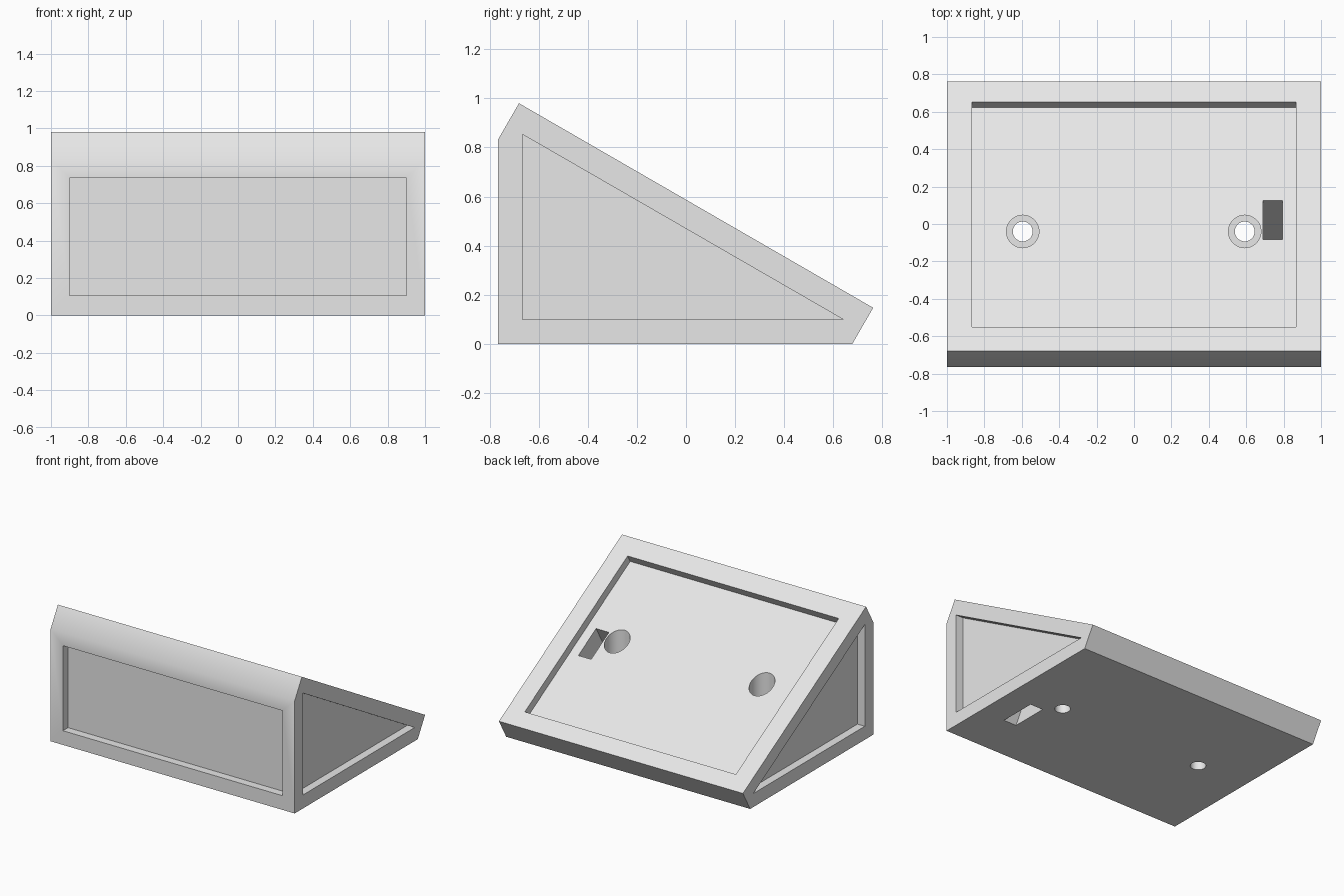
import bpy, bmesh, math
from mathutils import Vector

cube = bpy.data.objects.get("Cube")
if cube:
    bpy.data.objects.remove(cube, do_unlink=True)

grey = bpy.data.materials.new("light grey")
grey.use_nodes = True
grey.diffuse_color = (0.8, 0.8, 0.8, 1)
grey.node_tree.nodes["Principled BSDF"].inputs["Base Color"].default_value = grey.diffuse_color

TILT = math.radians(30)
DOWN = Vector((0, -math.sin(TILT), -math.cos(TILT)))  # straight into the sloping face
DEPTH = 0.06


def prism(name, points, sweep):
    """Solid made by sweeping a flat outline along a vector."""
    bm = bmesh.new()
    face = bm.faces.new([bm.verts.new(p) for p in points])
    swept = bmesh.ops.extrude_face_region(bm, geom=[face], use_keep_orig=True)
    moved = [v for v in swept["geom"] if isinstance(v, bmesh.types.BMVert)]
    bmesh.ops.translate(bm, verts=moved, vec=sweep)
    bmesh.ops.recalc_face_normals(bm, faces=bm.faces)
    mesh = bpy.data.meshes.new(name)
    bm.to_mesh(mesh)
    bm.free()
    obj = bpy.data.objects.new(name, mesh)
    bpy.context.collection.objects.link(obj)
    mesh.materials.append(grey)
    return obj


def slope_z(y):
    return 0.98 - (y + 0.68) * math.tan(TILT)


def slope_rect(x0, x1, y0, y1):
    """Rectangle lying on the sloping face, given as seen from above."""
    return [Vector((x, y, slope_z(y))) for x, y in ((x0, y0), (x1, y0), (x1, y1), (x0, y1))]


def cut(body, cutter):
    cutter.hide_render = True
    mod = body.modifiers.new("cut", "BOOLEAN")
    mod.operation = "DIFFERENCE"
    mod.solver = "EXACT"
    mod.object = cutter
    bpy.context.view_layer.objects.active = body
    bpy.ops.object.modifier_apply(modifier=mod.name)
    bpy.data.objects.remove(cutter, do_unlink=True)


def round_cutter(x, y, radius, z0):
    ring = [(x + radius * math.cos(a), y + radius * math.sin(a), z0)
            for a in (math.tau * i / 48 for i in range(48))]
    return prism("hole_cutter", ring, Vector((0, 0, 1.5)))


# Wedge body
profile = [(-0.765, 0), (-0.765, 0.833), (-0.68, 0.98), (0.762, slope_z(0.762)), (0.677, 0)]
body = prism("wedge_stand", [(-1, y, z) for y, z in profile], Vector((2, 0, 0)))

# Shallow panel in the sloping face
tray = [p - DOWN * 0.1 for p in slope_rect(-0.865, 0.865, -0.552, 0.652)]
cut(body, prism("tray_cutter", tray, DOWN * (0.1 + DEPTH)))

# Front panel
front = [(-0.9, -0.9, 0.105), (0.9, -0.9, 0.105), (0.9, -0.9, 0.735), (-0.9, -0.9, 0.735)]
cut(body, prism("front_cutter", front, Vector((0, 0.135 + DEPTH, 0))))

# Triangular side panels
for side in (-1, 1):
    tri = [(side * 1.1, y, z) for y, z in ((-0.665, 0.1), (0.64, 0.1), (-0.665, 0.853))]
    cut(body, prism("side_cutter", tri, Vector((-side * (0.1 + DEPTH), 0, 0))))

# Vertical screw holes, wide above and narrow through the base
for x in (-0.595, 0.592):
    cut(body, round_cutter(x, -0.04, 0.087, 0.1))
    cut(body, round_cutter(x, -0.04, 0.053, -0.2))

# Cable slot, square to the slope and through the base
shift = DOWN * DEPTH
slot = [p - DOWN * 0.2 for p in slope_rect(0.69, 0.795, -0.083 - shift.y, 0.125 - shift.y)]
cut(body, prism("slot_cutter", slot, DOWN * 1.6))

# Soft front bevel, crisp edges elsewhere
bpy.ops.object.select_all(action="DESELECT")
body.select_set(True)
bpy.context.view_layer.objects.active = body
bpy.ops.object.shade_smooth_by_angle(angle=math.radians(32))
